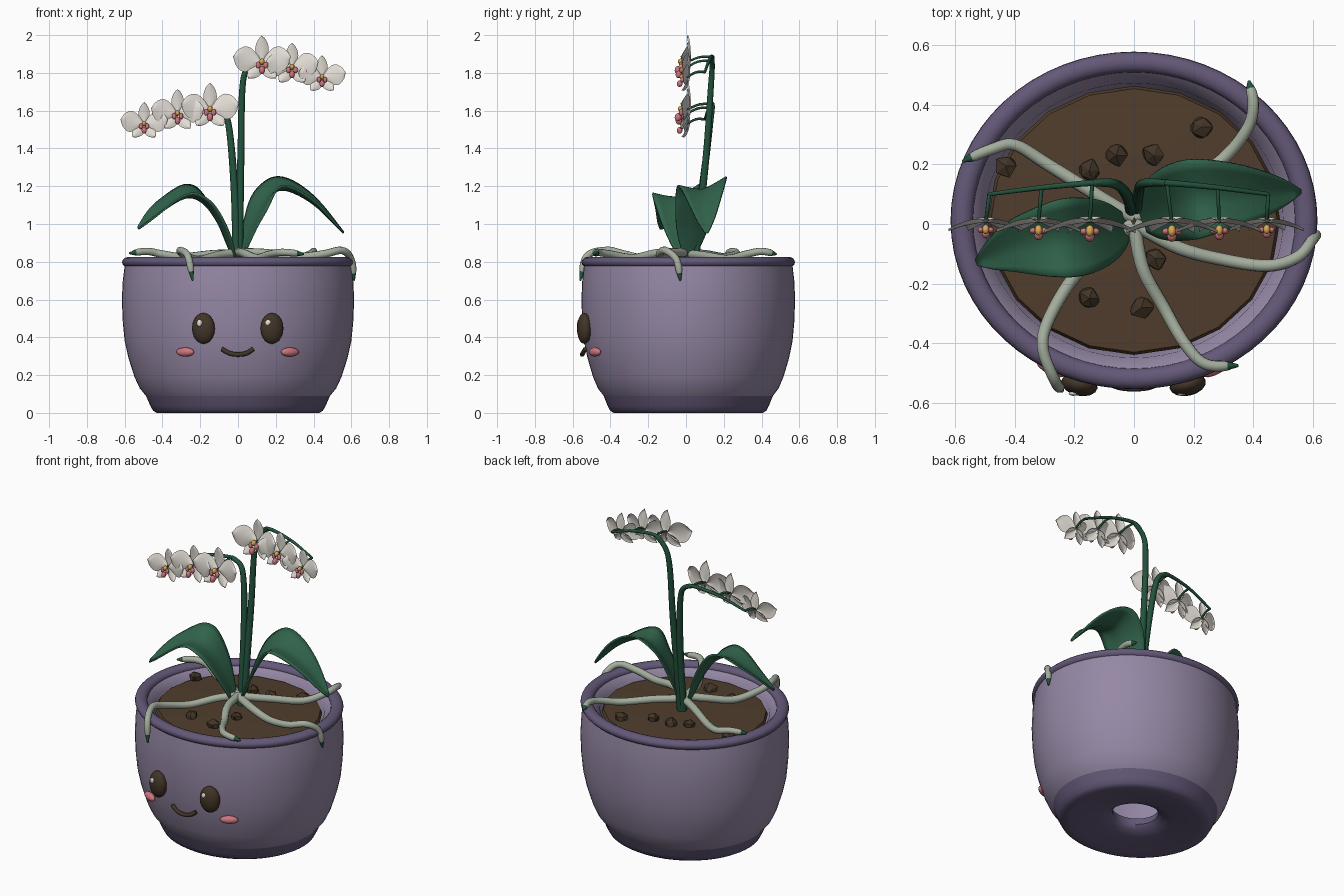
import bpy, bmesh, math, random
from mathutils import Vector, Matrix

cube = bpy.data.objects.get("Cube")
if cube:
    bpy.data.objects.remove(cube)
random.seed(4)


def material(name, r, g, b):
    m = bpy.data.materials.new(name)
    m.use_nodes = True
    m.diffuse_color = (r, g, b, 1)
    m.node_tree.nodes["Principled BSDF"].inputs["Base Color"].default_value = (r, g, b, 1)
    return m


POT = material("lilac glaze", 0.30, 0.245, 0.375)
RIM = material("dark lilac glaze", 0.127, 0.098, 0.188)
SOIL = material("soil brown", 0.08, 0.047, 0.026)
DARK = material("dark brown", 0.055, 0.035, 0.02)
LEAF = material("leaf green", 0.03, 0.125, 0.07)
STEM = material("stem green", 0.016, 0.085, 0.045)
ROOT = material("root grey", 0.37, 0.42, 0.34)
PINK = material("pink", 0.62, 0.18, 0.21)
PETAL = material("petal white", 0.76, 0.72, 0.66)
YELLOW = material("yellow", 0.70, 0.40, 0.09)


def finish(name, bm, mats, smooth=50):
    bmesh.ops.remove_doubles(bm, verts=bm.verts, dist=0.0002)
    mesh = bpy.data.meshes.new(name)
    bm.to_mesh(mesh)
    bm.free()
    for m in mats:
        mesh.materials.append(m)
    ob = bpy.data.objects.new(name, mesh)
    bpy.context.collection.objects.link(ob)
    if smooth:
        bpy.ops.object.select_all(action='DESELECT')
        ob.select_set(True)
        bpy.context.view_layer.objects.active = ob
        bpy.ops.object.shade_smooth_by_angle(angle=math.radians(smooth))
    return ob


def skin(bm, rows, closed, mat=lambda t: 0):
    """Bridge rows of points with quads."""
    grid = [[bm.verts.new(p) for p in row] for row in rows]
    n = len(rows[0])
    for i in range(len(grid) - 1):
        for j in range(n if closed else n - 1):
            k = (j + 1) % n
            f = bm.faces.new((grid[i][j], grid[i][k], grid[i + 1][k], grid[i + 1][j]))
            f.material_index = mat(i / (len(grid) - 1))
    return grid


def smooth_path(points, steps=6):
    p = [Vector(q) for q in points]
    p = [2 * p[0] - p[1]] + p + [2 * p[-1] - p[-2]]
    out = []
    for a, b, c, d in zip(p, p[1:], p[2:], p[3:]):
        for s in range(steps):
            t = s / steps
            out.append(0.5 * (2 * b + (c - a) * t + (2 * a - 5 * b + 4 * c - d) * t * t
                              + (3 * b - a - 3 * c + d) * t ** 3))
    return out + [p[-2]]


def tube(name, points, r0, r1, mats, tip=2, sides=10):
    path = smooth_path(points)
    last = len(path) - 1
    normal = Vector((0.3, 0.9, 0.2))
    rows = []
    for i, p in enumerate(path):
        d = (path[min(i + 1, last)] - path[max(i - 1, 0)]).normalized()
        normal = (normal - d * normal.dot(d)).normalized()
        side = d.cross(normal)
        t = i / last
        r = r0 + (r1 - r0) * t
        if tip < 1 and t > tip:
            r *= 1 - 0.75 * (t - tip) / (1 - tip)
        rows.append([p + r * (normal * math.cos(a) + side * math.sin(a))
                     for a in (math.tau * k / sides for k in range(sides))])
    bm = bmesh.new()
    grid = skin(bm, rows, True, lambda t: int(t >= tip))
    bm.faces.new(grid[0][::-1])
    bm.faces.new(grid[-1]).material_index = int(tip < 1)
    bmesh.ops.recalc_face_normals(bm, faces=bm.faces)
    return finish(name, bm, mats)


def ball(bm, loc, size, mat=0, turn=0):
    m = Matrix.LocRotScale(Vector(loc), Matrix.Rotation(turn, 3, 'Z'), Vector(size))
    new = bmesh.ops.create_uvsphere(bm, u_segments=16, v_segments=10, radius=1, matrix=m)
    for f in {f for v in new["verts"] for f in v.link_faces}:
        f.material_index = mat


def lathe(name, profile, mats, segments=64):
    """Oval turned shape, slightly shallower front to back."""
    bm = bmesh.new()
    rows = [[(r * math.cos(a), 0.012 + 0.92 * r * math.sin(a), z)
             for a in (math.tau * k / segments for k in range(segments))] for r, z in profile]
    skin(bm, rows, True)
    bmesh.ops.recalc_face_normals(bm, faces=bm.faces)
    return finish(name, bm, mats)


# Pot: body with inner wall, foot with drain hole, rolled rim
lathe("pot_body", [(0.487, 0.09), (0.52, 0.13), (0.548, 0.19), (0.58, 0.29), (0.6, 0.38), (0.61, 0.48),
                   (0.615, 0.6), (0.61, 0.7), (0.6, 0.78), (0.545, 0.8), (0.5, 0.76),
                   (0.47, 0.5), (0.38, 0.14), (0.14, 0.1)], [POT])
lathe("pot_foot", [(0.487, 0.09), (0.465, 0.04), (0.45, 0.012), (0.43, 0), (0.38, 0.0), (0.3, 0.012),
                   (0.22, 0.02), (0.16, 0.035), (0.135, 0.06), (0.14, 0.1)], [RIM])
lathe("pot_rim", [(0.577 + 0.037 * math.cos(a), 0.798 + 0.028 * math.sin(a))
                  for a in (math.tau * k / 14 for k in range(15))], [RIM])

# Soil and pebbles
lathe("soil", [(0.49, 0.745), (0.48, 0.765), (0.3, 0.772), (0.0, 0.778)], [SOIL], 20)
bm = bmesh.new()
for x, y in [(-0.43, 0.195), (-0.06, 0.23), (0.065, 0.23), (0.225, 0.325), (0.07, -0.115),
             (-0.15, -0.25), (0.025, -0.28), (-0.15, 0.18)]:
    new = bmesh.ops.create_icosphere(bm, subdivisions=1, radius=0.04)
    for v in new["verts"]:
        v.co = v.co * random.uniform(0.8, 1.2) + Vector((x, y, 0.775))
finish("pebbles", bm, [DARK], 0)

# Face
bm = bmesh.new()
for x in (-0.183, 0.18):
    ball(bm, (x, -0.538, 0.447), (0.062, 0.038, 0.082), 0, x * 1.2)
    ball(bm, (x - 0.02, -0.568, 0.475), (0.016, 0.008, 0.018), 1)
finish("eyes", bm, [DARK, PETAL])
bm = bmesh.new()
for x in (-0.28, 0.275):
    ball(bm, (x, -0.482, 0.322), (0.054, 0.022, 0.024), 0, x * 1.8)
finish("cheeks", bm, [PINK])
tube("mouth", [(-0.085, -0.533, 0.338), (-0.045, -0.546, 0.316), (0, -0.55, 0.309),
               (0.045, -0.546, 0.316), (0.08, -0.533, 0.338)], 0.012, 0.012, [DARK])

# Aerial roots with green tips
roots = [
    [(0, 0.02, 0.84), (-0.13, 0.1, 0.84), (-0.29, 0.2, 0.825), (-0.4, 0.265, 0.84), (-0.48, 0.25, 0.855),
     (-0.575, 0.21, 0.845)],
    [(0, 0.02, 0.84), (0.15, 0.11, 0.83), (0.3, 0.22, 0.815), (0.38, 0.32, 0.84), (0.4, 0.4, 0.855),
     (0.385, 0.48, 0.84)],
    [(0, 0, 0.85), (0.15, -0.08, 0.845), (0.3, -0.12, 0.825), (0.45, -0.14, 0.84), (0.55, -0.11, 0.86),
     (0.6, -0.05, 0.81), (0.615, -0.03, 0.70)],
    [(0, 0, 0.85), (0.03, -0.15, 0.845), (0.1, -0.28, 0.82), (0.17, -0.4, 0.84), (0.24, -0.47, 0.85),
     (0.35, -0.475, 0.84)],
    [(0, 0, 0.85), (-0.1, -0.07, 0.835), (-0.21, -0.19, 0.81), (-0.29, -0.33, 0.84), (-0.305, -0.42, 0.86),
     (-0.265, -0.525, 0.83), (-0.24, -0.56, 0.70)],
]
for i, path in enumerate(roots):
    tube(f"root_{i + 1}", path, 0.024, 0.018, [ROOT, STEM], 0.92)


# Arching leaves, folded along the midrib
def leaf(name, points, half):
    path = smooth_path(points)
    last = len(path) - 1
    rows = []
    for i, p in enumerate(path):
        t = i / last
        w = half * max(0.02, math.sin(math.pi * t ** 0.9)) ** 0.65
        d = path[min(i + 1, last)] - path[max(i - 1, 0)]
        across = Vector((-d.y, d.x, 0)).normalized() * (1 if d.x > 0 else -1)
        up = Vector((0, 0, 1))
        rows.append([p + across * (s * w) + up * w * (0.35 * abs(s) ** 1.3 + 0.18 * s - 0.12)
                     for s in (k / 4 for k in range(-4, 5))])
    bm = bmesh.new()
    skin(bm, rows, False)
    ob = finish(name, bm, [LEAF])
    ob.modifiers.new("thickness", 'SOLIDIFY').thickness = 0.01


leaf("leaf_left", [(0.01, 0.02, 0.8), (0.08, 0.045, 1.0), (0.16, 0.075, 1.15), (0.25, 0.09, 1.19),
                   (0.4, 0.1, 1.11), (0.555, 0.11, 0.95)], 0.135)
leaf("leaf_right", [(-0.01, 0, 0.8), (-0.08, -0.02, 0.98), (-0.17, -0.04, 1.12), (-0.27, -0.055, 1.16),
                    (-0.4, -0.08, 1.09), (-0.53, -0.13, 0.98)], 0.13)


# Flower: three sepals, two broad petals, lip and column
def petal(bm, angle, length, half, cup, shape, lift):
    turn = Matrix.Rotation(angle, 3, 'Y')
    rows = []
    for i in range(11):
        t = i / 10
        w = half * max(0, math.sin(math.pi * t ** shape)) ** 0.7
        rows.append([turn @ Vector((s * w, lift - cup * t * t + 0.012 * s * s * (1 - t) - 0.01 * (1 - s * s) * t,
                                    t * length)) for s in (k / 3 for k in range(-3, 4))])
    skin(bm, rows, False)


bm = bmesh.new()
for angle in (0, 2.45, -2.45):
    petal(bm, angle, 0.14 if angle == 0 else 0.115, 0.036, 0.02, 1.0, 0.008)
for angle in (1.4, -1.4):
    petal(bm, angle, 0.155, 0.068, 0.03, 1.25, 0.0)
for x in (-0.02, 0.02):
    ball(bm, (x, -0.028, -0.02), (0.013, 0.012, 0.018), 1)
ball(bm, (0, -0.04, -0.048), (0.016, 0.018, 0.022), 1)
ball(bm, (0, -0.028, -0.002), (0.014, 0.02, 0.017), 2)
blossom = finish("flower_1", bm, [PETAL, PINK, YELLOW])

# Flower stems, with a short stalk behind every flower
sprays = [
    ("left", [(0.005, 0.045, 0.77), (0.01, 0.08, 1.1), (0.016, 0.11, 1.4), (0.022, 0.13, 1.7),
              (0.045, 0.138, 1.82), (0.11, 0.138, 1.885)],
     [(0.28, 0.122, 1.865), (0.45, 0.1, 1.805)],
     [(0.127, 1.857, 1.0), (0.286, 1.83, 0.92), (0.445, 1.777, 0.82)]),
    ("right", [(-0.008, 0.04, 0.77), (-0.015, 0.075, 1.1), (-0.033, 0.11, 1.38), (-0.055, 0.13, 1.55),
               (-0.085, 0.138, 1.61), (-0.14, 0.138, 1.635)],
     [(-0.31, 0.122, 1.615), (-0.485, 0.1, 1.555)],
     [(-0.148, 1.607, 1.0), (-0.32, 1.585, 0.92), (-0.497, 1.53, 0.82)]),
]
count = 0
for side, main, end, flowers in sprays:
    tube(f"stem_{side}", main, 0.022, 0.013, [STEM])
    tube(f"spray_{side}", main[-2:] + end, 0.013, 0.007, [STEM])
    for joint, (x, z, size) in zip([main[-1]] + end, flowers):
        count += 1
        ob = blossom if count == 1 else blossom.copy()
        if count > 1:
            ob.name = f"flower_{count}"
            bpy.context.collection.objects.link(ob)
        ob.location = (x, 0.005, z)
        ob.rotation_euler = (-0.15, 0, 0)
        ob.scale = (size, size, size)
        a, b = Vector(joint), Vector((x, 0.005, z))
        tube(f"stalk_{count}", [a, (a + b) / 2 + Vector((0, 0, 0.012)), b], 0.007, 0.006, [STEM], sides=8)
